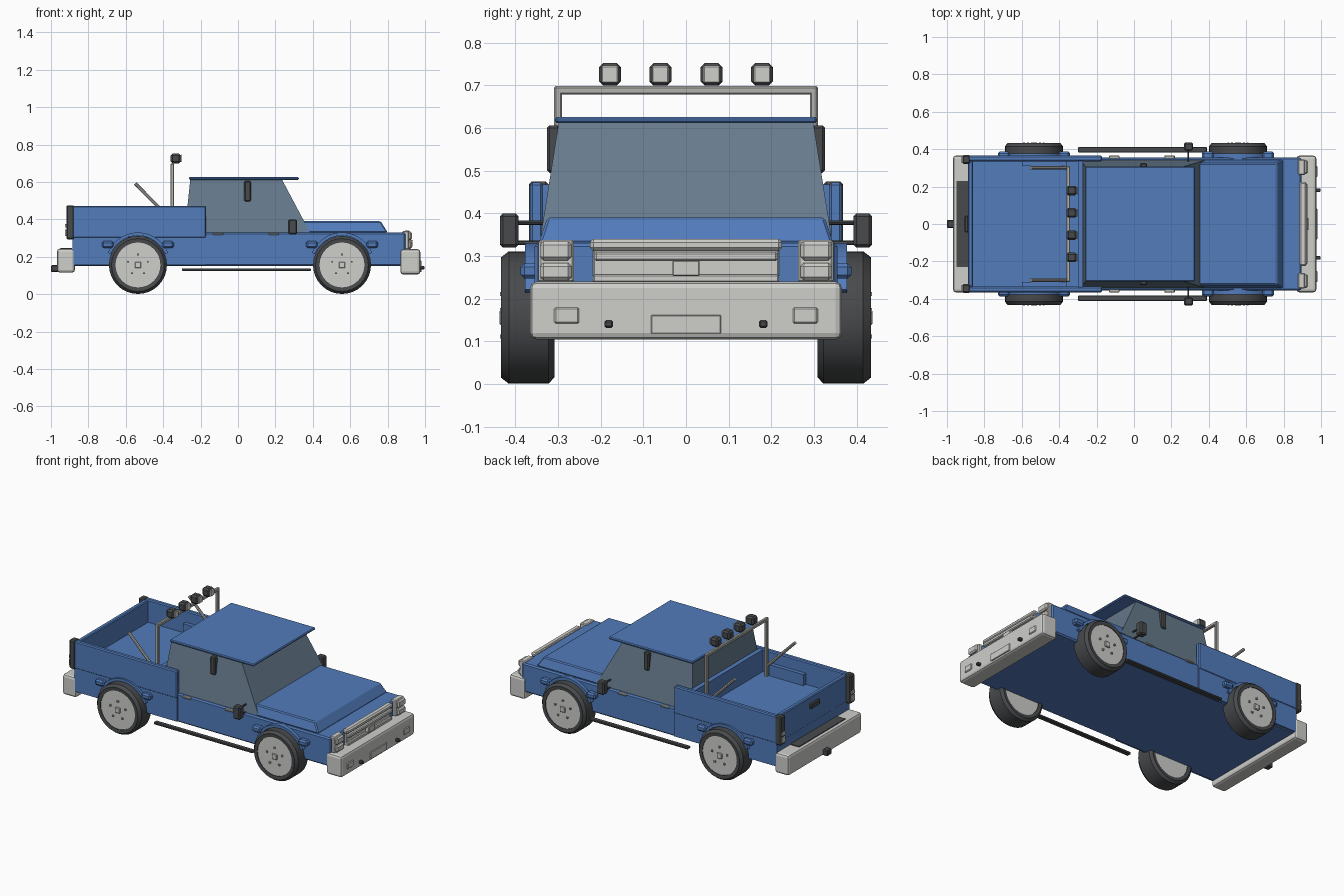
import bpy, bmesh, math
from mathutils import Vector

if "Cube" in bpy.data.objects:
    bpy.data.objects.remove(bpy.data.objects["Cube"])


def material(name, rgb):
    m = bpy.data.materials.new(name)
    m.diffuse_color = (*rgb, 1)
    m.use_nodes = True
    m.node_tree.nodes["Principled BSDF"].inputs["Base Color"].default_value = m.diffuse_color
    return m


BLUE = material("body blue", (0.085, 0.20, 0.50))
GLASS = material("tinted glass", (0.135, 0.20, 0.265))
CHROME = material("light metal", (0.62, 0.62, 0.60))
DARK = material("dark rubber", (0.065, 0.068, 0.072))
STEEL = material("bar steel", (0.45, 0.45, 0.43))


def finish(name, bm, mat, bevel=0, segments=1, smooth=False):
    bmesh.ops.recalc_face_normals(bm, faces=bm.faces)
    me = bpy.data.meshes.new(name)
    bm.to_mesh(me)
    bm.free()
    me.materials.append(mat)
    ob = bpy.data.objects.new(name, me)
    bpy.context.collection.objects.link(ob)
    if bevel:
        mod = ob.modifiers.new("bevel", "BEVEL")
        mod.width, mod.segments = bevel, segments
        mod.limit_method = "ANGLE"
    if smooth:
        bpy.ops.object.select_all(action="DESELECT")
        ob.select_set(True)
        bpy.context.view_layer.objects.active = ob
        bpy.ops.object.shade_smooth_by_angle(angle=math.radians(35))
    return ob


def frustum(name, low, high, z0, z1, mat, bevel=0, segments=1):
    """Block between two rectangles, each given as (x0, x1, y0, y1)."""
    bm = bmesh.new()
    v = []
    for (x0, x1, y0, y1), z in ((low, z0), (high, z1)):
        v += [bm.verts.new(p) for p in ((x0, y0, z), (x1, y0, z), (x1, y1, z), (x0, y1, z))]
    bm.faces.new(v[:4])
    bm.faces.new(v[4:])
    for i in range(4):
        j = (i + 1) % 4
        bm.faces.new((v[i], v[j], v[j + 4], v[i + 4]))
    return finish(name, bm, mat, bevel, segments)


def box(name, x, y, z, mat, bevel=0, segments=1):
    r = (*x, *y)
    return frustum(name, r, r, *z, mat, bevel, segments)


def pair(name, x, y, z, mat, bevel=0, segments=1):
    """Box on the +y side and its mirror image."""
    box(name + "_left", x, y, z, mat, bevel, segments)
    box(name + "_right", x, (-y[1], -y[0]), z, mat, bevel, segments)


def lathe(name, profile, cx, cz, side, mat, n=32, closed=False):
    """Revolve (y, radius) points around a wheel axle."""
    bm = bmesh.new()
    rings = []
    for y, r in profile:
        rings.append([bm.verts.new((cx + r * math.cos(a), side * y, cz + r * math.sin(a)))
                      for a in (2 * math.pi * i / n for i in range(n))])
    pairs = list(zip(rings, rings[1:]))
    if closed:
        pairs.append((rings[-1], rings[0]))
    else:
        bm.faces.new(rings[0])
        bm.faces.new(rings[-1])
    for a, b in pairs:
        for i in range(n):
            j = (i + 1) % n
            bm.faces.new((a[i], a[j], b[j], b[i]))
    return finish(name, bm, mat, smooth=True)


def arch(name, cx, cz, r0, r1, y0, y1, a0, a1, mat, n=14):
    """Curved strip over a wheel."""
    bm = bmesh.new()
    secs = []
    for i in range(n + 1):
        a = math.radians(a0 + (a1 - a0) * i / n)
        secs.append([bm.verts.new((cx + r * math.cos(a), y, cz + r * math.sin(a)))
                     for r, y in ((r0, y0), (r1, y0), (r1, y1), (r0, y1))])
    for s, t in zip(secs, secs[1:]):
        for k in range(4):
            m = (k + 1) % 4
            bm.faces.new((s[k], s[m], t[m], t[k]))
    bm.faces.new(secs[0])
    bm.faces.new(secs[-1])
    finish(name, bm, mat, smooth=True)


def rod(name, a, b, radius, mat, n=8):
    a, b = Vector(a), Vector(b)
    bm = bmesh.new()
    bmesh.ops.create_cone(bm, cap_ends=True, segments=n, radius1=radius, radius2=radius,
                          depth=(b - a).length)
    q = (b - a).to_track_quat("Z", "Y")
    for v in bm.verts:
        v.co = q @ v.co + (a + b) / 2
    finish(name, bm, mat, smooth=True)


# Lower body, hood and cab
box("lower_body", (-0.885, 0.895), (-0.355, 0.355), (0.15, 0.33), BLUE, 0.008)
frustum("hood", (0.34, 0.80, -0.345, 0.345), (0.34, 0.763, -0.325, 0.325), 0.33, 0.39, BLUE, 0.006)
frustum("cab_glass", (-0.285, 0.385, -0.343, 0.343), (-0.255, 0.235, -0.298, 0.298),
        0.33, 0.613, GLASS)
box("roof", (-0.262, 0.325), (-0.307, 0.307), (0.611, 0.626), BLUE, 0.005)

# Cargo bed walls, tailgate and inner wheel wells
pair("bed_wall", (-0.885, -0.17), (0.335, 0.365), (0.30, 0.472), BLUE, 0.006)
pair("bed_side_skin", (-0.885, -0.17), (0.345, 0.362), (0.155, 0.31), BLUE)
box("tailgate", (-0.888, -0.86), (-0.34, 0.34), (0.30, 0.468), BLUE, 0.005)
box("bed_front_wall", (-0.30, -0.272), (-0.34, 0.34), (0.32, 0.468), BLUE)
pair("bed_wheel_well", (-0.60, -0.36), (0.31, 0.338), (0.325, 0.40), BLUE)
box("tailgate_handle", (-0.905, -0.886), (-0.045, 0.045), (0.40, 0.43), DARK, 0.004)

# Tail lamps
pair("tail_lamp", (-0.918, -0.875), (0.322, 0.368), (0.293, 0.475), DARK, 0.007)
pair("reverse_lens", (-0.924, -0.916), (0.33, 0.36), (0.31, 0.345), CHROME)
pair("upper_lens", (-0.924, -0.916), (0.33, 0.36), (0.355, 0.375), CHROME)

# Bumpers, with step pad, hitch, plate, fog lamps and tow hooks
box("rear_bumper", (-0.968, -0.872), (-0.365, 0.365), (0.115, 0.243), CHROME, 0.015, 2)
box("bumper_step_pad", (-0.948, -0.888), (-0.23, 0.23), (0.24, 0.248), DARK)
box("tow_hitch", (-1.0, -0.95), (-0.022, 0.022), (0.118, 0.155), DARK, 0.005)
box("front_bumper", (0.868, 0.975), (-0.365, 0.365), (0.105, 0.24), CHROME, 0.015, 2)
box("number_plate", (0.97, 0.981), (-0.082, 0.082), (0.118, 0.162), CHROME, 0.002)
pair("fog_lamp", (0.97, 0.981), (0.25, 0.309), (0.142, 0.18), CHROME, 0.004)
pair("tow_hook", (0.965, 0.998), (0.171, 0.191), (0.132, 0.15), DARK, 0.004)

# Grille and headlamps
box("grille_panel", (0.885, 0.908), (-0.218, 0.218), (0.235, 0.338), CHROME, 0.004)
box("grille_top_bar", (0.885, 0.922), (-0.225, 0.225), (0.312, 0.34), CHROME, 0.008)
box("grille_middle_bar", (0.885, 0.928), (-0.215, 0.215), (0.288, 0.31), CHROME, 0.005)
box("grille_lower_bar", (0.885, 0.922), (-0.218, 0.218), (0.238, 0.257), CHROME, 0.004)
box("grille_center_block", (0.90, 0.934), (-0.032, 0.032), (0.253, 0.29), CHROME, 0.003)
pair("headlamp_frame", (0.878, 0.915), (0.262, 0.345), (0.238, 0.338), CHROME, 0.005)
pair("upper_headlamp", (0.90, 0.93), (0.268, 0.342), (0.29, 0.334), CHROME, 0.008)
pair("lower_headlamp", (0.90, 0.93), (0.268, 0.342), (0.243, 0.284), CHROME, 0.008)

# Side rails, door handles, pillar trims and mirrors
pair("side_step", (-0.30, 0.39), (0.382, 0.412), (0.123, 0.138), DARK, 0.004)
for hx in (-0.105, 0.19):
    pair("door_handle", (hx - 0.028, hx + 0.028), (0.345, 0.366), (0.317, 0.328), STEEL, 0.003)
pair("pillar_trim", (0.033, 0.069), (0.295, 0.326), (0.495, 0.606), DARK, 0.006)
pair("mirror", (0.268, 0.316), (0.392, 0.436), (0.32, 0.40), DARK, 0.007)
for s in (-1, 1):
    for z in (0.331, 0.378):
        rod("mirror_arm", (0.29, s * 0.325, z), (0.29, s * 0.40, z), 0.005, DARK)

# Wheels with hubs, lug nuts and fender flares
R, CZ = 0.155, 0.156
for cx in (-0.535, 0.556):
    for s in (-1, 1):
        lathe("tyre", [(0.31, 0.12), (0.308, 0.14), (0.322, R), (0.415, R), (0.433, 0.141),
                       (0.431, 0.12)], cx, CZ, s, DARK, closed=True)
        lathe("rim", [(0.315, 0.122), (0.427, 0.122)], cx, CZ, s, CHROME)
        arch("fender_flare", cx, CZ, 0.157, 0.174, s * 0.34, s * 0.377, 22, 158, BLUE)
    pair("hub_cap", (cx - 0.017, cx + 0.017), (0.425, 0.437), (CZ - 0.017, CZ + 0.017), CHROME, 0.003)
    for i in range(5):
        a = math.radians(90 + 72 * i)
        lx, lz = cx + 0.055 * math.cos(a), CZ + 0.055 * math.sin(a)
        pair("lug_nut", (lx - 0.005, lx + 0.005), (0.425, 0.436), (lz - 0.005, lz + 0.005), STEEL)
    for d in (-1, 1):
        xs = sorted((cx + d * 0.13, cx + d * 0.192))
        pair("flare_end", xs, (0.345, 0.387), (0.247, 0.283), BLUE, 0.009)

# Roll bar with struts and roof lamps
pair("roll_bar_post", (-0.361, -0.341), (0.29, 0.309), (0.325, 0.69), STEEL, 0.004)
box("roll_bar_top", (-0.361, -0.341), (-0.309, 0.309), (0.678, 0.698), STEEL, 0.004)
for s in (-1, 1):
    rod("roll_bar_strut", (-0.35, s * 0.30, 0.39), (-0.55, s * 0.30, 0.592), 0.009, STEEL)
for y in (0.06, 0.178):
    pair("roof_lamp", (-0.36, -0.306), (y - 0.026, y + 0.026), (0.699, 0.752), DARK, 0.01)
    pair("roof_lamp_lens", (-0.308, -0.301), (y - 0.02, y + 0.02), (0.705, 0.746), CHROME, 0.003)
